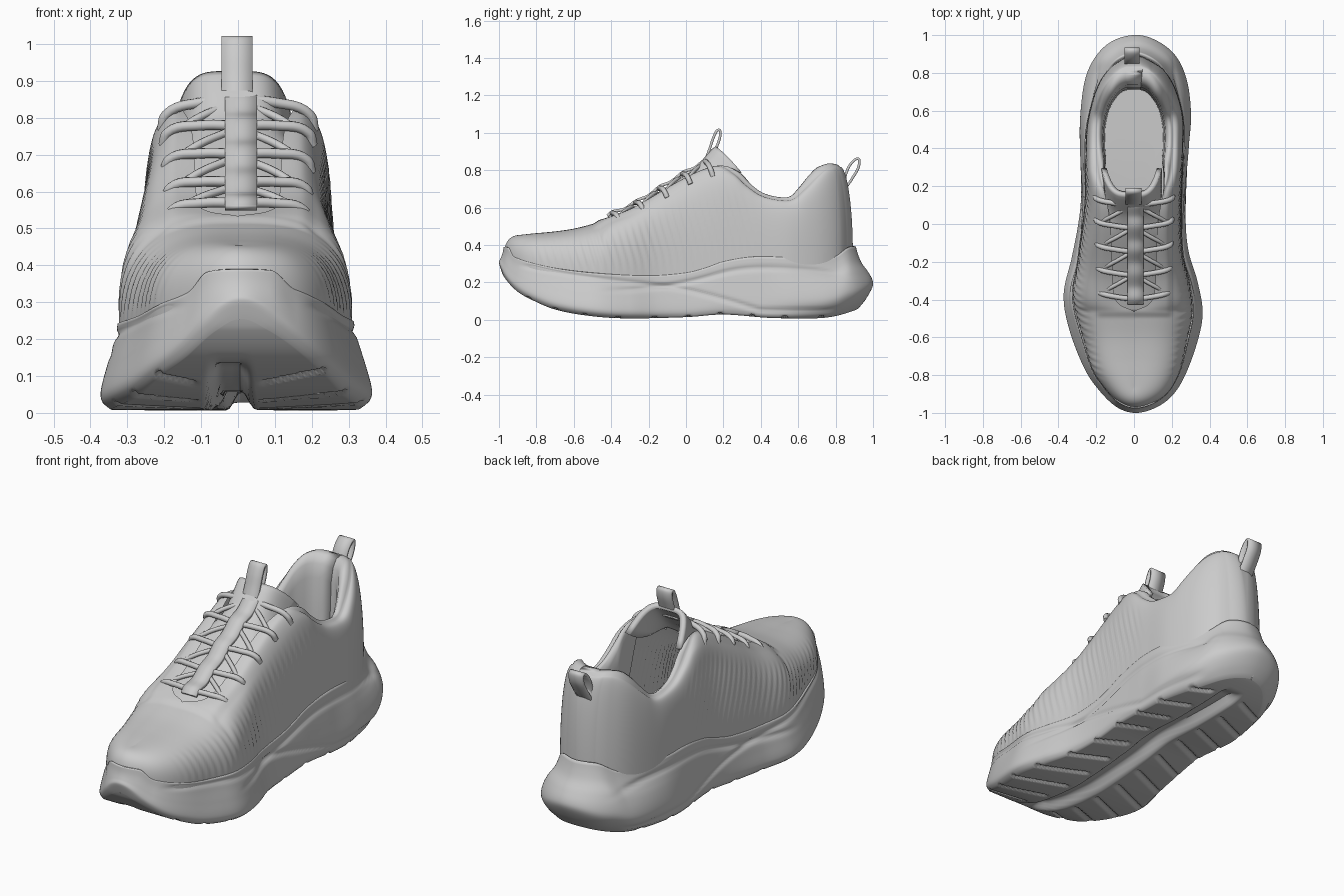
import bpy, bmesh, math
from mathutils import Vector

if "Cube" in bpy.data.objects:
    bpy.data.objects.remove(bpy.data.objects["Cube"])

N = 480  # columns around the shoe


def curve(*pts):
    """Smooth interpolation through (input, output) pairs, clamped at both ends."""
    k = len(pts)
    sl = [(pts[min(i + 1, k - 1)][1] - pts[max(i - 1, 0)][1]) /
          (pts[min(i + 1, k - 1)][0] - pts[max(i - 1, 0)][0]) for i in range(k)]

    def f(x):
        if x <= pts[0][0]:
            return pts[0][1]
        for i in range(k - 1):
            (a, p), (b, q) = pts[i], pts[i + 1]
            if x <= b:
                h = b - a
                t = (x - a) / h
                return (p * (1 + 2 * t) * (1 - t) ** 2 + q * t * t * (3 - 2 * t)
                        + h * sl[i] * t * (1 - t) ** 2 - h * sl[i + 1] * t * t * (1 - t))
        return pts[-1][1]
    return f


def step(a, b, x):
    t = max(0, min(1, (x - a) / (b - a)))
    return t * t * (3 - 2 * t)


def loft(name, rings, closed=True, thick=0):
    bm = bmesh.new()
    vs = [[bm.verts.new(p) for p in r] for r in rings]
    n = len(rings[0])
    for a, b in zip(vs, vs[1:]):
        for j in range(n if closed else n - 1):
            k = (j + 1) % n
            bm.faces.new((a[j], a[k], b[k], b[j]))
    bmesh.ops.remove_doubles(bm, verts=bm.verts, dist=1e-5)
    bmesh.ops.recalc_face_normals(bm, faces=bm.faces)
    me = bpy.data.meshes.new(name)
    bm.to_mesh(me)
    bm.free()
    me.shade_smooth()
    ob = bpy.data.objects.new(name, me)
    bpy.context.collection.objects.link(ob)
    if thick:
        m = ob.modifiers.new("thickness", 'SOLIDIFY')
        m.thickness, m.offset = thick, 0
    return ob


# Footprint outline, counter-clockwise from the toe, as a closed Catmull-Rom spline
foot = [(.01, -1), (.12, -.97), (.21, -.9), (.28, -.78), (.342, -.6), (.363, -.46), (.335, -.3),
        (.29, -.15), (.274, 0), (.277, .2), (.29, .4), (.303, .58), (.28, .76), (.22, .89),
        (.12, .97), (.01, 1), (-.11, .97), (-.2, .89), (-.26, .76), (-.287, .55), (-.285, .35),
        (-.28, .15), (-.295, 0), (-.33, -.18), (-.372, -.37), (-.345, -.55), (-.265, -.76),
        (-.185, -.88), (-.09, -.97)]
foot = [Vector(p) for p in foot]
K = len(foot)
outline = []
for j in range(N):
    u = j * K / N
    i, t = int(u), u % 1
    a, b, c, d = (foot[(i + o) % K] for o in (-1, 0, 1, 2))
    outline.append(.5 * (2 * b + (c - a) * t + (2 * a - 5 * b + 4 * c - d) * t ** 2
                         + (3 * b - a - 3 * c + d) * t ** 3))
normal = []
for j in range(N):
    d = (outline[(j + 1) % N] - outline[j - 1]).normalized()
    normal.append(Vector((d.y, -d.x)))

# ---- Sole: stacked outlines, sculpted side grooves and lugged bottom ----
sole_low = curve((-1, .29), (-.97, .225), (-.9, .15), (-.8, .095), (-.7, .055), (-.55, .025), (-.35, .008),
                 (0, .014), (.2, .028), (.45, .01), (.7, .008), (.8, .02), (.9, .05), (.95, .075), (1, .115))
sole_high = curve((-1, .35), (-.95, .345), (-.85, .31), (-.7, .275), (-.5, .25), (-.2, .235), (0, .25),
                  (.1, .275), (.2, .31), (.35, .335), (.5, .335), (.7, .325), (.8, .34), (.88, .39), (1, .37))
side_in = curve((0, .03), (.08, .006), (.2, 0), (.5, .018), (.8, .04), (1, .05))
heel_in = curve((0, .08), (.1, .035), (.25, .002), (.4, .004), (.6, .03), (.75, .062), (.88, .08), (1, .092))
side_fac = curve((-1, .5), (-.8, .65), (-.6, 1), (-.3, .85), (0, .45), (.4, .5))
groove_a = curve((-.9, .29), (-.5, .225), (-.2, .19), (0, .16), (.2, .11), (.4, .05))
groove_b = curve((-.5, .15), (-.2, .17), (0, .2), (.3, .27), (.6, .27), (.95, .23))


def sole_point(j, v, extra=0, drop=0):
    o, n = outline[j], normal[j]
    back = step(.35, .92, o.y)
    p = o - n * (side_in(v) * side_fac(o.y) * (1 - back) + heel_in(v) * back + extra)
    toe_cap = .04 * (1 - step(.09, .16, abs(p.x))) * (1 - step(-.95, -.88, p.y))
    lo, hi = sole_low(p.y), sole_high(p.y) + toe_cap
    z = lo + (hi - lo) * v - drop
    if .1 < v < .95:
        cut = math.exp(-((z - groove_a(o.y)) / .012) ** 2) * step(-.93, -.8, o.y)
        cut += math.exp(-((z - groove_b(o.y)) / .012) ** 2) * step(-.5, -.2, o.y) * (1 - step(.7, .95, o.y))
        p = p - n * .009 * cut
    return Vector((p.x, p.y, z))


def tread(p):
    """Lift the underside for the centre channel and the slanted lug gaps."""
    off = abs(p.x - .03 * math.sin(p.y * 2.2) - .005)
    ch = .05 * (1 - step(.025, .065, off)) * step(-.92, -.75, p.y) * (1 - step(.72, .84, p.y))
    f = ((p.y + .45 * off + 2) / .17) % 1
    gap = .014 * (1 - step(.05, .1, abs(f - .5))) * step(.08, .11, off)
    gap *= step(-.88, -.82, p.y) * (1 - step(.8, .88, p.y))
    return Vector((p.x, p.y, p.z + max(ch, gap)))


rings = []
for k in range(26):
    s = k / 25
    r = []
    for j in range(N):
        p = sole_point(j, 0)
        r.append(tread(Vector((.005 + (p.x - .005) * s, p.y, p.z))))
    rings.append(r)
rings += [[sole_point(j, k / 26) for j in range(N)] for k in range(1, 27)]
rings += [[sole_point(j, 1, e, d) for j in range(N)] for e, d in ((.006, -.002), (.014, .005), (.04, .03))]
loft("sole", rings)

# ---- Upper: each column climbs from the sole to the throat or collar edge, then rolls inside ----
top_y = curve((-.97, -.86), (-.8, -.75), (-.6, -.59), (-.4, -.4), (0, 0), (.3, .3), (.6, .59), (.8, .75), (.9, .83))
top_z = curve((-.88, .452), (-.8, .462), (-.7, .472), (-.6, .487), (-.5, .512), (-.42, .535), (-.3, .58),
              (-.2, .635), (-.1, .695), (0, .75), (.1, .795), (.18, .81), (.26, .775), (.32, .72), (.4, .665),
              (.5, .64), (.57, .645), (.63, .695), (.7, .765), (.75, .805), (.8, .82), (.84, .815))
top_w = curve((-.46, 0), (-.43, .07), (-.38, .105), (-.2, .115), (0, .125), (.15, .152), (.25, .188), (.35, .202),
              (.5, .205), (.6, .192), (.7, .163), (.77, .12), (.805, .086), (.821, .054), (.828, .024), (.83, 0))
base_in = curve((-1, .026), (-.8, .034), (-.6, .056), (-.3, .045), (0, .025), (.35, .028), (.6, .048), (.95, .108))
lining = ((.03, .012), (.08, .016), (.14, .008), (.19, -.03), (.22, -.1), (.24, -.2), (.25, -.32))

columns = []
for j in range(N):
    o, n = outline[j], normal[j]
    b = o - n * base_in(o.y)
    zb = sole_high(b.y) - .03
    ty = top_y(b.y)
    T = Vector((math.copysign(top_w(ty), b.x - .005), ty))
    zt = top_z(ty)
    e = .68 - .06 * step(-.4, 0, ty) + .4 * step(.6, .82, ty)
    col = []
    for k in range(37):
        a = k / 36 * math.pi / 2
        c, s = max(0, math.cos(a)) ** e, math.sin(a) ** e
        p = T + (b - T) * c
        z = zb + (zt - zb) * s
        # knit ribs on the flanks
        rib = math.sin((p.y + .3 * z) * 2 * math.pi / .04) * step(.1, .3, s) * (1 - step(.65, .9, s))
        p = p + n * .0025 * rib * step(-.85, -.7, p.y) * (1 - step(.25, .4, p.y))
        # raised lace panel
        z += .012 * (1 - step(.17, .215, abs(p.x))) * step(-.5, -.46, p.y) * (1 - step(.2, .32, p.y))
        col.append(Vector((p.x, p.y, z)))
    m = step(.14, .3, ty)
    edge = col[-1]
    for k, dz in lining:
        q = Vector((edge.x * (1 - k * m), edge.y + (.46 - edge.y) * k * m * 1.25, edge.z + dz * m))
        if dz < -.15:
            q.z += (.36 - q.z) * m * (1 if dz < -.3 else .4)
        col.append(q)
    columns.append(col)
loft("upper", list(zip(*columns)))

# Insole
loft("insole", [[Vector((o.x * s * .8, (o.y * .86 - .03) * s, .33 + .02 * step(0, .4, o.y * s)))
                 for o in outline] for s in (.001, .25, .5, .75, 1)])

# ---- Tongue: arched strip whose top corners sweep back to the collar ----
ridge = curve((-.46, .535), (-.3, .602), (-.2, .66), (-.1, .722), (0, .782), (.1, .838))
tongue_z = curve((-.46, .505), (-.3, .575), (-.2, .633), (-.1, .697), (0, .76), (.06, .803), (.11, .86), (.155, .91), (.165, .915))
rows = []
for i in range(41):
    y = -.46 + .625 * i / 40
    back = step(-.05, .16, y)
    row = []
    for k in range(33):
        q = k / 16 - 1
        row.append(Vector((q * (.135 + .012 * back) - .012 * back, y + .13 * back * abs(q) ** 4,
                           tongue_z(y) - (.025 + .1 * back) * abs(q) ** (3 + 2 * back))))
    rows.append(row)
loft("tongue", rows, closed=False, thick=.028)


# ---- Webbing straps and pull loops ----
def strap(name, path, half, thick=.014, x=0.0):
    k = len(path)
    fy = curve(*[(i, p[0]) for i, p in enumerate(path)])
    fz = curve(*[(i, p[1]) for i, p in enumerate(path)])
    ts = [i / 8 for i in range(8 * (k - 1) + 1)]
    loft(name, [[Vector((x + half * s, fy(t), fz(t))) for s in (-1, 0, 1)] for t in ts],
         closed=False, thick=thick)


strap("tongue_pull_loop", [(.1, .845), (.125, .91), (.145, .97), (.165, 1.01), (.182, 1.01), (.18, .97), (.155, .9)],
      .042, x=-.003)
strap("heel_pull_loop", [(.842, .68), (.85, .76), (.872, .82), (.905, .857), (.926, .855), (.92, .81), (.885, .75), (.85, .70)],
      .04, x=-.01)

lace_y = [-.39, -.265, -.14, -.015, .105]
strap("centre_strap", [(y, ridge(y) + .004 + .012 * (i % 2)) for i, y in
                       enumerate([-.42, -.39, -.33, -.265, -.2, -.14, -.08, -.015, .045, .1, .12])], .043, .016, .008)


# ---- Laces: bars across each row and diagonals between rows ----
def lace(name, pts, r=.014):
    cu = bpy.data.curves.new(name, 'CURVE')
    cu.dimensions = '3D'
    cu.bevel_depth, cu.bevel_resolution, cu.resolution_u = r, 3, 6
    cu.use_fill_caps = True
    sp = cu.splines.new('BEZIER')
    sp.bezier_points.add(len(pts) - 1)
    for bp, p in zip(sp.bezier_points, pts):
        bp.co = p
        bp.handle_left_type = bp.handle_right_type = 'AUTO'
    bpy.context.collection.objects.link(bpy.data.objects.new(name, cu))


def on_top(x, y, lift=.01):
    return (x, y, ridge(y) - .032 * (abs(x) / .19) ** 2 + lift)


for i, y in enumerate(lace_y):
    w = .178 + .004 * i
    lace(f"lace_bar_{i + 1}", [on_top(-w - .012, y + .04, -.035), on_top(-w, y + .025, .004), on_top(-.1, y + .005, .012),
                               on_top(0, y - .005, .008), on_top(.1, y + .005, .012), on_top(w, y + .025, .004),
                               on_top(w + .012, y + .04, -.035)])
    if i < 4:
        for s, side in ((-1, "left"), (1, "right")):
            lace(f"lace_cross_{side}_{i + 1}", [on_top(s * .17, y + .03, -.008), on_top(s * .11, y + .06, .002),
                                                on_top(s * .03, y + .105, 0)], .011)
